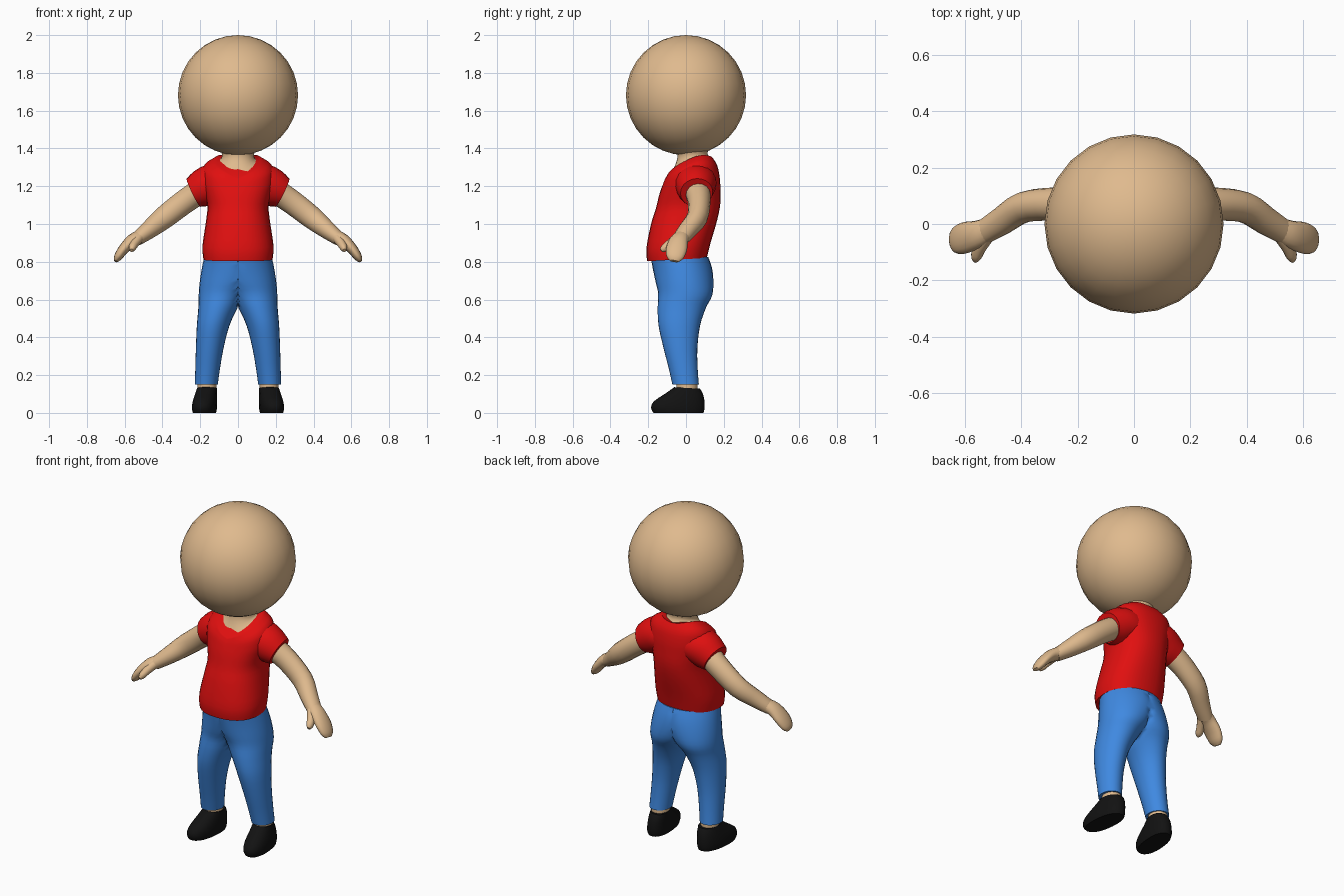
import bpy, bmesh, math
from mathutils import Vector


def material(name, rgb):
    m = bpy.data.materials.new(name)
    m.diffuse_color = (*rgb, 1)
    return m


SKIN = material("skin", (0.74, 0.49, 0.27))
RED = material("red cloth", (0.75, 0.005, 0.005))
BLUE = material("blue denim", (0.05, 0.25, 0.75))
BLACK = material("black shoe", (0.006, 0.006, 0.006))


def resample(keys, steps):
    """Catmull-Rom interpolation of equally long tuples."""
    out = []
    for i in range(len(keys) - 1):
        a, b = keys[max(i - 1, 0)], keys[i]
        c, d = keys[i + 1], keys[min(i + 2, len(keys) - 1)]
        for s in range(steps):
            t = s / steps
            out.append(tuple(
                0.5 * (2 * q + (r - p) * t + (2 * p - 5 * q + 4 * r - w) * t * t
                       + (3 * q - p - 3 * r + w) * t ** 3)
                for p, q, r, w in zip(a, b, c, d)))
    return out + [keys[-1]]


def finish(bm, name, mat, mirror=False):
    mesh = bpy.data.meshes.new(name)
    bm.to_mesh(mesh)
    bm.free()
    ob = bpy.data.objects.new(name, mesh)
    bpy.context.collection.objects.link(ob)
    mesh.materials.append(mat)
    if mirror:
        mod = ob.modifiers.new("Mirror", 'MIRROR')
        mod.merge_threshold = 0.0005
    bpy.ops.object.select_all(action='DESELECT')
    ob.select_set(True)
    bpy.context.view_layer.objects.active = ob
    bpy.ops.object.shade_smooth_by_angle(angle=math.radians(50))
    return ob


def skin_rings(rings, caps=True):
    bm = bmesh.new()
    loops = [[bm.verts.new(p) for p in ring] for ring in rings]
    n = len(loops[0])
    for a, b in zip(loops, loops[1:]):
        for i in range(n):
            j = (i + 1) % n
            bm.faces.new((a[i], a[j], b[j], b[i]))
    if caps:
        bm.faces.new(loops[0][::-1])
        bm.faces.new(loops[-1])
    bmesh.ops.recalc_face_normals(bm, faces=bm.faces[:])
    return bm


def body_loft(keys, sides=28, steps=3, power=2.0, shear=0.0, clamp=False):
    """Key ring: centre x, half width, front y, front z, back y, back z, side lift."""
    rings = []
    for cx, rx, yf, zf, yb, zb, lift in resample(keys, steps):
        ring = []
        for i in range(sides):
            a = 2 * math.pi * i / sides
            c, s = math.cos(a), math.sin(a)
            c = math.copysign(abs(c) ** (2 / power), c)
            s = math.copysign(abs(s) ** (2 / power), s)
            y = (yf + yb) / 2 + s * (yb - yf) / 2
            z = (zf + zb) / 2 + s * (zb - zf) / 2
            z += lift * (abs(c) if s < 0 else c * c)
            x = cx + rx * c - shear * y
            ring.append((max(x, 0) if clamp else x, y, z))
        rings.append(ring)
    return skin_rings(rings)


def limb(keys, sides=16, steps=3):
    """Key: x, y, z, radius across, radius front to back."""
    pts = resample(keys, steps)
    rings = []
    for i, (x, y, z, ra, rb) in enumerate(pts):
        p, q = pts[max(i - 1, 0)], pts[min(i + 1, len(pts) - 1)]
        t = (Vector(q[:3]) - Vector(p[:3])).normalized()
        u = t.cross(Vector((0, 1, 0))).normalized()
        v = u.cross(t)
        rings.append([Vector((x, y, z)) + u * ra * math.cos(2 * math.pi * k / sides)
                      + v * rb * math.sin(2 * math.pi * k / sides) for k in range(sides)])
    return skin_rings(rings)


# head
bm = bmesh.new()
bmesh.ops.create_uvsphere(bm, u_segments=24, v_segments=16, radius=0.318)
bmesh.ops.translate(bm, verts=bm.verts[:], vec=(0, 0, 1.682))
finish(bm, "head", SKIN)

# neck, spreading into the chest inside the collar
finish(body_loft([
    (0, 0.112, -0.098, 1.232, 0.135, 1.335, 0.045),
    (0, 0.090, -0.060, 1.305, 0.120, 1.355, 0.015),
    (0, 0.086, -0.045, 1.365, 0.115, 1.380, 0),
    (0, 0.110, -0.065, 1.430, 0.130, 1.430, 0)]), "neck", SKIN)

# shirt body, with a V collar
finish(body_loft([
    (0, 0.183, -0.205, 0.803, 0.110, 0.820, 0),
    (0, 0.188, -0.210, 0.870, 0.130, 0.900, 0),
    (0, 0.170, -0.185, 1.000, 0.165, 1.020, 0),
    (0, 0.162, -0.160, 1.080, 0.182, 1.110, 0),
    (0, 0.178, -0.143, 1.150, 0.182, 1.190, 0),
    (0, 0.190, -0.130, 1.190, 0.178, 1.250, 0.01),
    (0, 0.180, -0.117, 1.220, 0.165, 1.310, 0.04),
    (0, 0.115, -0.103, 1.243, 0.140, 1.352, 0.048)], power=2.3), "shirt", RED)

# sleeves
finish(limb([
    (0.06, 0.05, 1.220, 0.100, 0.110),
    (0.13, 0.05, 1.215, 0.105, 0.112),
    (0.19, 0.052, 1.188, 0.100, 0.100),
    (0.236, 0.056, 1.166, 0.083, 0.086)], sides=20), "sleeve", RED, True)

# arms
finish(limb([
    (0.19, 0.058, 1.180, 0.066, 0.070),
    (0.28, 0.070, 1.120, 0.064, 0.060),
    (0.39, 0.060, 1.035, 0.060, 0.055),
    (0.47, 0.010, 0.970, 0.048, 0.050),
    (0.535, -0.030, 0.920, 0.036, 0.044)]), "arm", SKIN, True)

# mitten hands and thumbs
finish(limb([
    (0.520, -0.020, 0.932, 0.036, 0.042),
    (0.560, -0.038, 0.912, 0.034, 0.050),
    (0.605, -0.050, 0.868, 0.028, 0.056),
    (0.635, -0.058, 0.825, 0.022, 0.046),
    (0.648, -0.062, 0.803, 0.010, 0.024)]), "hand", SKIN, True)
finish(limb([
    (0.525, -0.045, 0.925, 0.026, 0.028),
    (0.548, -0.085, 0.895, 0.023, 0.024),
    (0.560, -0.115, 0.872, 0.019, 0.021),
    (0.564, -0.132, 0.860, 0.008, 0.010)], sides=12), "thumb", SKIN, True)

# trousers: one half, clamped on the middle plane and mirrored
bm = body_loft([
    (0.000, 0.180, -0.185, 0.815, 0.118, 0.825, 0),
    (0.010, 0.182, -0.175, 0.760, 0.138, 0.765, 0),
    (0.045, 0.158, -0.160, 0.690, 0.145, 0.690, 0),
    (0.080, 0.128, -0.147, 0.630, 0.138, 0.620, 0),
    (0.106, 0.104, -0.150, 0.555, 0.105, 0.555, 0),
    (0.132, 0.086, -0.145, 0.460, 0.074, 0.460, 0),
    (0.150, 0.073, -0.118, 0.340, 0.060, 0.340, 0),
    (0.161, 0.065, -0.090, 0.230, 0.062, 0.230, 0),
    (0.168, 0.061, -0.072, 0.150, 0.068, 0.150, 0)], clamp=True)
middle = [f for f in bm.faces if all(v.co.x < 1e-4 for v in f.verts)]
bmesh.ops.delete(bm, geom=middle, context='FACES')
finish(bm, "trousers", BLUE, True)

# ankles
finish(limb([
    (0.165, 0.005, 0.190, 0.050, 0.056),
    (0.165, 0.005, 0.100, 0.050, 0.056)], steps=1), "ankle", SKIN, True)

# shoes
finish(body_loft([
    (0.174, 0.060, -0.172, 0.000, 0.092, 0.000, 0),
    (0.174, 0.064, -0.185, 0.025, 0.098, 0.020, 0),
    (0.172, 0.063, -0.172, 0.060, 0.098, 0.060, 0),
    (0.168, 0.057, -0.110, 0.102, 0.090, 0.100, 0),
    (0.164, 0.052, -0.062, 0.136, 0.074, 0.128, 0)],
    sides=20, steps=2, power=2.3, shear=0.09), "shoe", BLACK, True)
